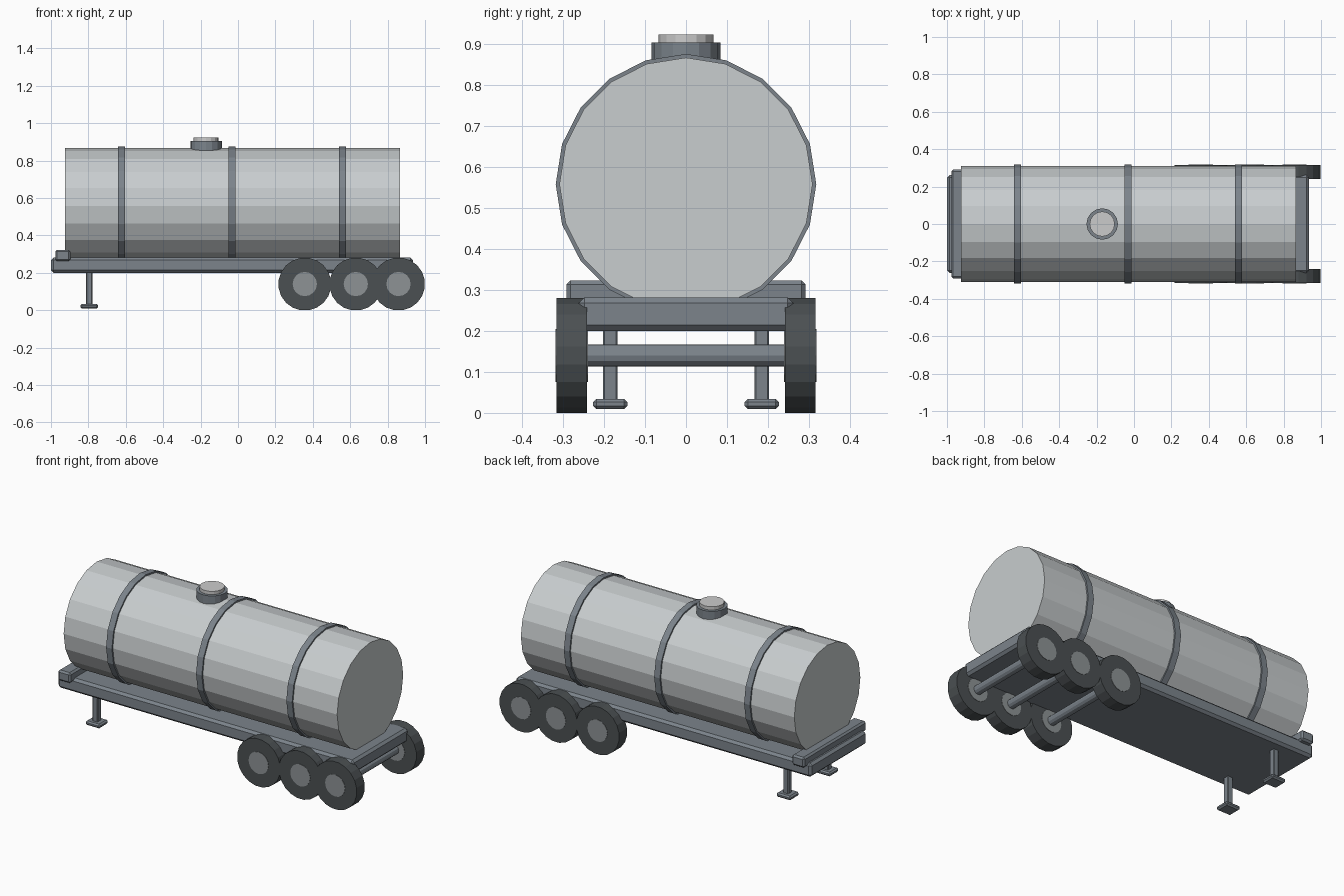
import bpy
from math import pi, radians

if "Cube" in bpy.data.objects:
    bpy.data.objects.remove(bpy.data.objects["Cube"])


def material(name, rgb):
    m = bpy.data.materials.new(name)
    m.diffuse_color = (*rgb, 1)
    m.use_nodes = True
    m.node_tree.nodes["Principled BSDF"].inputs["Base Color"].default_value = m.diffuse_color
    return m


SHELL = material("shell_grey", (0.58, 0.61, 0.62))
FRAME = material("frame_grey", (0.20, 0.23, 0.26))
RUBBER = material("rubber", (0.07, 0.08, 0.085))
HUB = material("hub_grey", (0.27, 0.29, 0.30))
LID = material("lid_grey", (0.68, 0.70, 0.68))


def box(name, x, y, z, bevel, mat):
    """Chamfered box from (min, max) ranges."""
    bpy.ops.mesh.primitive_cube_add(size=1, location=[sum(r) / 2 for r in (x, y, z)])
    o = bpy.context.object
    o.name = name
    o.scale = [r[1] - r[0] for r in (x, y, z)]
    bpy.ops.object.transform_apply(location=False, rotation=False, scale=True)
    b = o.modifiers.new("chamfer", 'BEVEL')
    b.width = bevel
    b.segments = 1
    o.data.materials.append(mat)
    return o


def cyl(name, axis, center, radius, depth, sides, mat, spin=0.0):
    """Flat-shaded cylinder along an axis; spin turns it about its own axis."""
    rot = {'X': (0, pi / 2, 0), 'Y': (pi / 2, 0, 0), 'Z': (0, 0, 0)}[axis]
    bpy.ops.mesh.primitive_cylinder_add(vertices=sides, radius=radius, depth=depth)
    o = bpy.context.object
    o.name = name
    o.rotation_euler = (0, 0, spin)
    bpy.ops.object.transform_apply(location=False, rotation=True, scale=False)
    o.rotation_euler = rot
    o.location = center
    bpy.ops.object.transform_apply(location=False, rotation=True, scale=False)
    o.data.materials.append(mat)
    return o


# Chassis bed and front cross bar
box("chassis", (-1.0, 0.935), (-0.262, 0.262), (0.20, 0.282), 0.014, FRAME)
box("front_cross_bar", (-0.977, -0.895), (-0.292, 0.292), (0.262, 0.323), 0.01, FRAME)

# Tank and its straps
TANK_Z = 0.558
cyl("tank", 'X', (-0.03, 0, TANK_Z), 0.309, 1.79, 20, SHELL)
for i, x in enumerate((-0.622, -0.033, 0.558)):
    cyl(f"tank_strap_{i + 1}", 'X', (x, 0, TANK_Z), 0.318, 0.038, 20, FRAME)

# Filling hatch
cyl("hatch_collar", 'Z', (-0.17, 0, 0.877), 0.084, 0.054, 16, FRAME)
cyl("hatch_lid", 'Z', (-0.17, 0, 0.902), 0.067, 0.043, 16, LID)

# Three axles with a wheel and hub at each end
WHEEL_Z = 0.14
for i, x in enumerate((0.357, 0.63, 0.858)):
    cyl(f"axle_{i + 1}", 'Y', (x, 0, WHEEL_Z), 0.027, 0.52, 12, FRAME)
    for side, s in (("left", 1), ("right", -1)):
        cyl(f"wheel_{side}_{i + 1}", 'Y', (x, s * 0.279, WHEEL_Z), 0.1417, 0.075, 20,
            RUBBER, radians(9))
        cyl(f"hub_{side}_{i + 1}", 'Y', (x, s * 0.279, WHEEL_Z), 0.065, 0.079, 16, HUB)

# Landing legs with foot pads
for side, s in (("left", 1), ("right", -1)):
    y = s * 0.185
    box(f"landing_leg_{side}", (-0.812, -0.778), (y - 0.018, y + 0.018), (0.02, 0.22), 0.004, FRAME)
    box(f"landing_foot_{side}", (-0.842, -0.748), (y - 0.042, y + 0.042), (0.009, 0.034), 0.008, FRAME)
